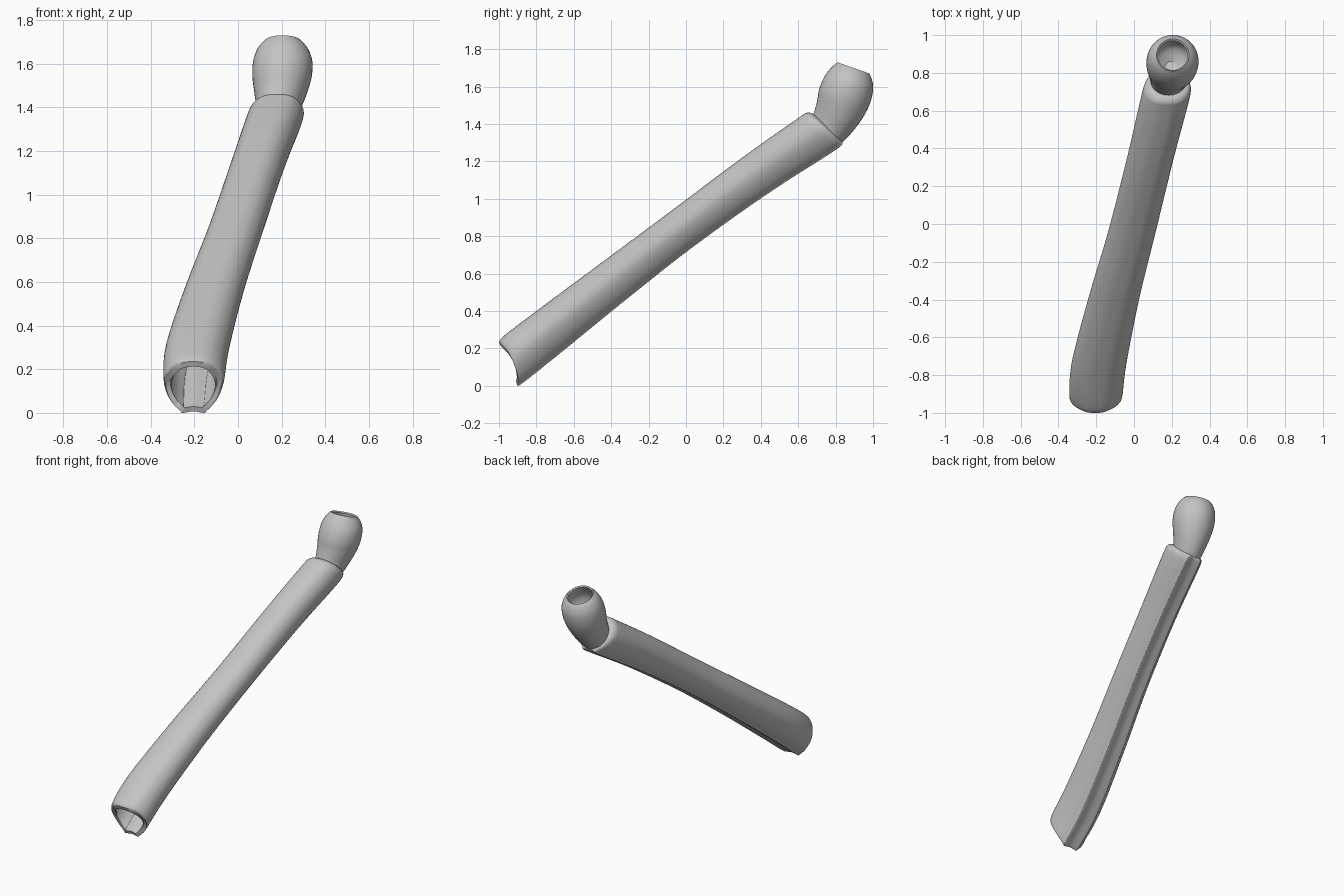
import bpy, bmesh, math
from mathutils import Vector

cube = bpy.data.objects.get("Cube")
if cube:
    bpy.data.objects.remove(cube)

grey = bpy.data.materials.new("plain grey")
grey.use_nodes = True
colour = (0.55, 0.55, 0.55, 1)
grey.diffuse_color = colour
grey.node_tree.nodes["Principled BSDF"].inputs["Base Color"].default_value = colour


def spline(points, steps, closed=False):
    """Smooth curve through points of any dimension."""
    n = len(points)
    pick = (lambda i: points[i % n]) if closed else (lambda i: points[max(0, min(n - 1, i))])
    out = []
    for i in range(n if closed else n - 1):
        a, b, c, d = (Vector(pick(i + k)) for k in (-1, 0, 1, 2))
        for s in range(steps):
            t = s / steps
            out.append(0.5 * (2 * b + (c - a) * t + (2 * a - 5 * b + 4 * c - d) * t * t
                              + (3 * b - a - 3 * c + d) * t ** 3))
    if not closed:
        out.append(Vector(points[-1]))
    return out


def scaled(ring, f):
    """Ring shrunk around its own middle."""
    ty, tz, by, bz, cx, hw = ring
    my, mz = (ty + by) / 2, (tz + bz) / 2
    return Vector((my + (ty - my) * f, mz + (tz - mz) * f,
                   my + (by - my) * f, mz + (bz - mz) * f, cx, hw * f))


def loft(name, rings, section, notch=None):
    """Skin rings of (top y, top z, bottom y, bottom z, centre x, half width)."""
    bm = bmesh.new()
    loops = []
    for k, (ty, tz, by, bz, cx, hw) in enumerate(rings):
        cut = notch[k] if notch else 0
        loops.append([bm.verts.new((cx + u * hw,
                                    by + (ty - by) * v + cut * 4 * v * max(0, 1 - v),
                                    bz + (tz - bz) * v)) for u, v in section])
    n = len(section)
    for a, b in zip(loops, loops[1:]):
        for i in range(n):
            j = (i + 1) % n
            bm.faces.new((a[i], a[j], b[j], b[i]))
    bm.faces.new(loops[0])
    bm.faces.new(loops[-1])
    bmesh.ops.recalc_face_normals(bm, faces=bm.faces)
    mesh = bpy.data.meshes.new(name)
    bm.to_mesh(mesh)
    bm.free()
    obj = bpy.data.objects.new(name, mesh)
    bpy.context.collection.objects.link(obj)
    mesh.materials.append(grey)
    bpy.ops.object.select_all(action='DESELECT')
    obj.select_set(True)
    bpy.context.view_layer.objects.active = obj
    bpy.ops.object.shade_smooth_by_angle(angle=math.radians(40))
    return obj


# Shaft section: domed top, tapering sides, narrow hollowed underside
half = [(0.35, 0.985), (0.66, 0.91), (0.9, 0.76), (1, 0.56), (0.92, 0.36),
        (0.72, 0.17), (0.46, 0.03), (0.38, 0.0)]
shaft_section = spline([(0, 1)] + half + [(0, 0.03)] + [(-u, v) for u, v in reversed(half)], 4, True)

# Shaft: flared open mouth, slimmer middle, rounded shoulder at the back
outer = spline([
    (-1.0, 0.235, -0.90, 0.0, -0.205, 0.125),
    (-0.97, 0.27, -0.86, 0.025, -0.202, 0.139),
    (-0.80, 0.40, -0.66, 0.185, -0.185, 0.145),
    (-0.45, 0.66, -0.31, 0.47, -0.105, 0.134),
    (-0.10, 0.92, 0.04, 0.745, -0.01, 0.125),
    (0.30, 1.22, 0.44, 1.03, 0.09, 0.123),
    (0.59, 1.425, 0.76, 1.235, 0.165, 0.128),
    (0.645, 1.46, 0.83, 1.285, 0.178, 0.12),
    (0.68, 1.455, 0.835, 1.305, 0.18, 0.095)], 5)
# Recess inside the mouth
inner = [scaled(r, 0.8) for r in reversed(outer[:16])]
notches = [0.036 * max(0, 1 - i / 6) for i in range(len(outer))]
loft("shaft", inner + outer, shaft_section, notches[15::-1] + notches)

# Cup: bent neck swelling into an open bowl
round_section = [(math.sin(a), 0.5 + 0.5 * math.cos(a))
                 for a in (math.tau * i / 40 for i in range(40))]
cup_outer = spline([
    (0.67, 1.42, 0.82, 1.29, 0.18, 0.09),
    (0.685, 1.465, 0.86, 1.325, 0.185, 0.1),
    (0.70, 1.52, 0.93, 1.41, 0.195, 0.12),
    (0.712, 1.585, 0.98, 1.50, 0.202, 0.136),
    (0.738, 1.65, 1.0, 1.58, 0.205, 0.135),
    (0.775, 1.70, 0.995, 1.635, 0.205, 0.115),
    (0.81, 1.73, 0.98, 1.67, 0.205, 0.086)], 5)
cup_inner = spline([
    (0.815, 1.72, 0.97, 1.665, 0.205, 0.078),
    (0.77, 1.64, 0.975, 1.575, 0.205, 0.108),
    (0.765, 1.56, 0.94, 1.49, 0.2, 0.09),
    (0.80, 1.49, 0.86, 1.46, 0.195, 0.03)], 5)
loft("cup", cup_outer + cup_inner, round_section)
